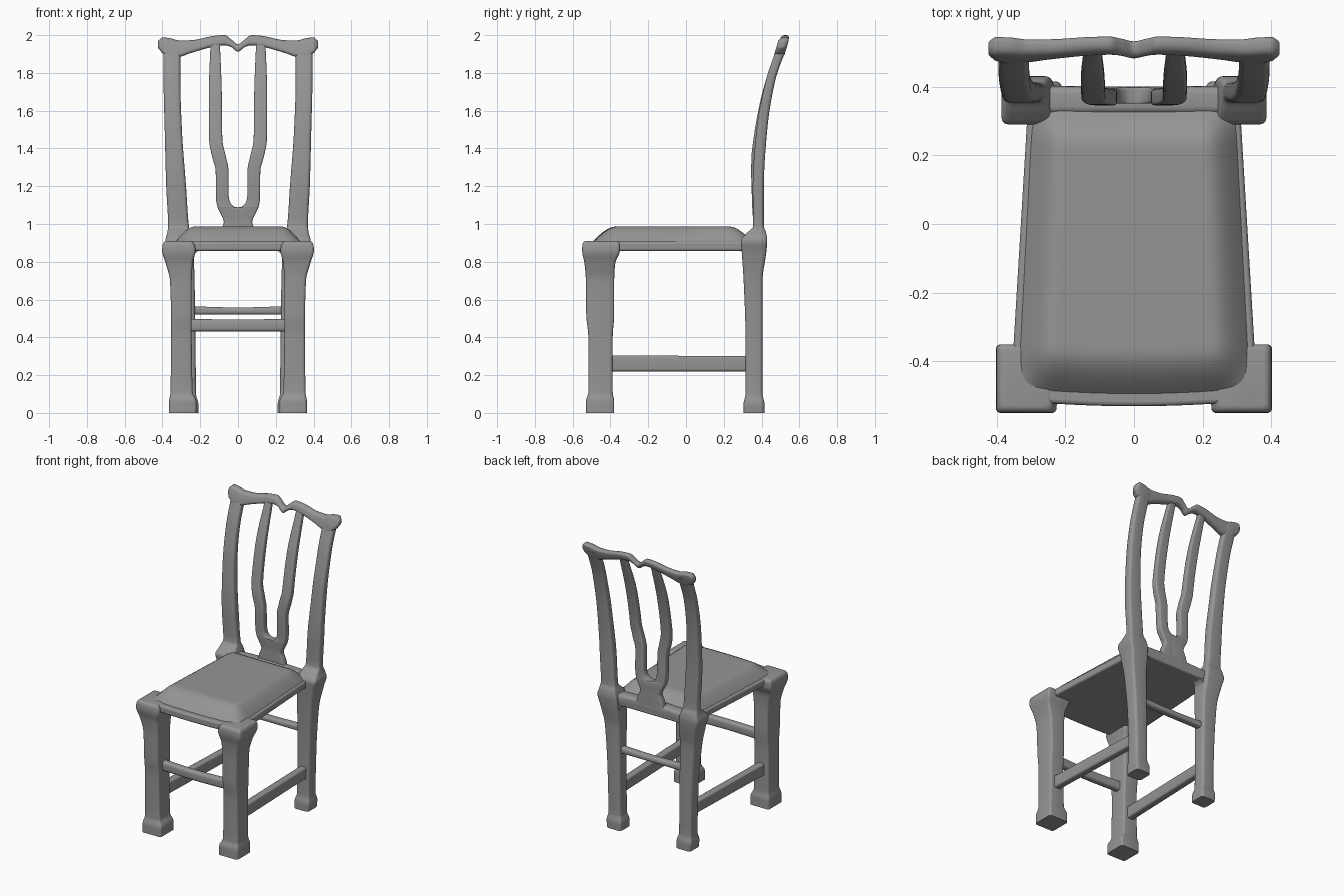
import bpy, bmesh
from math import sin, cos, pi

if "Cube" in bpy.data.objects:
    bpy.data.objects.remove(bpy.data.objects["Cube"])

wood = bpy.data.materials.new("dark_grey")
wood.diffuse_color = (.3, .3, .3, 1)
wood.use_nodes = True
wood.node_tree.nodes["Principled BSDF"].inputs["Base Color"].default_value = wood.diffuse_color


def finish(bm, name, mirror=False, bevel=0):
    bmesh.ops.recalc_face_normals(bm, faces=bm.faces)
    me = bpy.data.meshes.new(name)
    bm.to_mesh(me)
    bm.free()
    me.materials.append(wood)
    ob = bpy.data.objects.new(name, me)
    bpy.context.collection.objects.link(ob)
    if bevel:
        b = ob.modifiers.new("Bevel", 'BEVEL')
        b.width, b.segments, b.angle_limit = bevel, 4, 0.9
    if mirror:
        m = ob.modifiers.new("Mirror", 'MIRROR')
        m.use_mirror_merge = False
    bpy.ops.object.select_all(action='DESELECT')
    ob.select_set(True)
    bpy.context.view_layer.objects.active = ob
    bpy.ops.object.shade_smooth_by_angle(angle=0.8)
    return ob


def smooth_rows(rows, n):
    """Monotone cubic interpolation of section rows; column 0 is the parameter."""
    t = [r[0] for r in rows]
    cols = []
    for c in range(1, 5):
        v = [r[c] for r in rows]
        d = [(v[i + 1] - v[i]) / (t[i + 1] - t[i]) for i in range(len(v) - 1)]
        m = [d[0]] + [2 * a * b / (a + b) if a * b > 0 else 0 for a, b in zip(d, d[1:])] + [d[-1]]
        cols.append((v, m))
    out = []
    for i in range(len(rows) - 1):
        h = t[i + 1] - t[i]
        for k in range(n + (i == len(rows) - 2)):
            s = k / n
            out.append([t[i] + s * h] + [
                (2*s**3 - 3*s*s + 1) * v[i] + (s**3 - 2*s*s + s) * h * m[i]
                + (3*s*s - 2*s**3) * v[i + 1] + (s**3 - s*s) * h * m[i + 1] for v, m in cols])
    return out


def loft(name, axis, rows, r=0.015, mirror=False, ends=(0, 0), n=5, k=4):
    """Rounded-rectangle sections (t, a0, a1, b0, b1) swept along one axis.
    ends gives the rounding depth at the first and last section."""
    secs = smooth_rows(rows, n)
    steps = [i / 4 * pi / 2 for i in range(4)]

    def cap(sec, e, sign):
        t, a0, a1, b0, b1 = sec
        res = []
        for a in steps:
            q = e * (1 - sin(a))
            res.append([t + sign * e * cos(a), a0 + q, a1 - q, b0 + q, b1 - q])
        return res

    # caps sit inside the given length
    for idx, e, sign in ((0, ends[0], -1), (-1, ends[1], 1)):
        if e:
            end = secs[idx]
            inner = [s for s in secs if (s[0] - (end[0] - sign * e)) * sign < 0]
            c = cap([end[0] - sign * e] + end[1:], e, sign)
            secs = c + inner if sign < 0 else inner + c[::-1]
    bm = bmesh.new()
    rings = []
    for t, a0, a1, b0, b1 in secs:
        q = min(r, (a1 - a0) * .45, (b1 - b0) * .45)
        ring = []
        for j, (ca, cb) in enumerate(((a1 - q, b1 - q), (a0 + q, b1 - q), (a0 + q, b0 + q), (a1 - q, b0 + q))):
            for i in range(k + 1):
                ang = (j + i / k) * pi / 2
                co = [ca + q * cos(ang), cb + q * sin(ang)]
                co.insert(axis, t)
                ring.append(bm.verts.new(co))
        rings.append(ring)
    for p, q in zip(rings, rings[1:]):
        for i in range(len(p)):
            j = (i + 1) % len(p)
            bm.faces.new((p[i], p[j], q[j], q[i]))
    bm.faces.new(rings[0])
    bm.faces.new(rings[-1])
    return finish(bm, name, mirror)


def seat_grid(wf, wb, yf, yb, z, height, edge, n=40):
    """Tapered panel with a bowed front and an optional cushion profile."""
    bm = bmesh.new()
    bmesh.ops.create_grid(bm, x_segments=n, y_segments=n, size=1)
    for v in bm.verts:
        u, w = v.co.x, v.co.y
        k = (w + 1) / 2
        rise = 1
        for q, e in ((1 - abs(u), edge), (1 - abs(w), edge * 0.95)):
            rise *= sin(min(1, q / e) * pi / 2) if e else 1
        v.co = (u * (wf + (wb - wf) * k),
                yf + (yb - yf) * k - 0.018 * (1 - u * u) * (1 - k), z + height * rise)
    return bm


# Front legs: block feet, flared knees
loft("front_leg", 2, [
    (0, .22, .365, -.53, -.38), (.06, .22, .365, -.53, -.38), (.11, .24, .357, -.517, -.388),
    (.4, .245, .355, -.517, -.388), (.52, .245, .355, -.528, -.38), (.7, .245, .36, -.53, -.38),
    (.79, .24, .382, -.537, -.375), (.86, .225, .402, -.55, -.35), (.91, .235, .397, -.547, -.35)],
    mirror=True, ends=(0, .018))

# Back legs running up into the curved back posts
loft("back_leg_and_post", 2, [
    (0, .21, .32, .305, .415), (.05, .21, .325, .305, .415), (.1, .222, .318, .315, .405),
    (.4, .225, .325, .315, .405), (.7, .23, .345, .305, .405), (.85, .235, .37, .295, .425),
    (.91, .24, .385, .29, .43), (.95, .25, .375, .32, .425), (.99, .26, .37, .356, .412),
    (1.2, .275, .38, .353, .412), (1.5, .297, .388, .373, .43), (1.75, .305, .394, .42, .47),
    (1.94, .305, .395, .483, .535)], mirror=True, r=.018)

# Crest rail with ears and a centre dip, leaning back with the posts
half = [(.035, .493, .54, 1.936, 1.976), (.07, .493, .54, 1.946, 2.0), (.12, .493, .54, 1.94, 1.997),
        (.25, .491, .54, 1.905, 1.973), (.31, .489, .54, 1.885, 1.972), (.36, .487, .542, 1.88, 1.984),
        (.40, .487, .542, 1.905, 1.988), (.424, .49, .54, 1.922, 1.978)]
crest = loft("crest_rail", 0, [(-r[0], *r[1:]) for r in reversed(half)] + [(0, .493, .54, 1.912, 1.952)] + half,
             r=.02, ends=(.016, .016))
for v in crest.data.vertices:
    v.co.y += (v.co.z - 1.965) * .3

# Forked splat: two halves overlap below the fork
loft("back_splat", 2, [
    (.9, -.03, .11, .355, .4), (.97, -.03, .09, .355, .4), (1.01, -.03, .075, .355, .4),
    (1.05, -.03, .09, .353, .4), (1.082, -.03, .106, .351, .398), (1.092, .02, .109, .35, .397),
    (1.12, .044, .115, .35, .396), (1.16, .05, .117, .348, .395), (1.28, .05, .118, .345, .392),
    (1.36, .065, .138, .347, .393), (1.45, .083, .153, .357, .4), (1.7, .086, .154, .405, .445),
    (1.96, .096, .145, .495, .53)], r=.01, mirror=True)

# Seat frame slab
bm = seat_grid(.36, .305, -.512, .4, .857, 0, 0)
top = bmesh.ops.extrude_face_region(bm, geom=bm.faces[:])
for v in [g for g in top["geom"] if isinstance(g, bmesh.types.BMVert)]:
    v.co.z += .05
finish(bm, "seat_frame", bevel=.012)

# Padded seat
finish(seat_grid(.345, .3, -.485, .36, .897, .09, .33), "seat_pad")

# Rear rail under the splat
loft("rear_seat_rail", 0, [(-.3, .32, .402, .86, .93), (0, .32, .4, .86, .94), (.3, .32, .402, .86, .93)], r=.022)

# Stretchers
loft("side_stretcher", 1, [(-.42, .275, .325, .22, .305), (.34, .25, .30, .22, .3)], r=.012, mirror=True)
loft("front_stretcher", 0, [(-.28, -.475, -.425, .43, .497), (0, -.485, -.435, .43, .495),
                            (.28, -.475, -.425, .43, .497)], r=.018)
loft("rear_stretcher", 0, [(-.26, .335, .385, .52, .565), (0, .335, .385, .52, .558),
                           (.26, .335, .385, .52, .565)], r=.015)


# Small curved brackets where the legs meet the seat
def bracket(name, axis, corner, sx, lo, hi, r=.06, n=8):
    bm = bmesh.new()
    arc = [pi / 2 * i / n for i in range(n + 1)]
    pts = [(0, 0)] + [(r * (1 - sin(a)), r * (1 - cos(a))) for a in arc]
    loops = []
    for t in (lo, hi):
        ring = []
        for p, q in pts:
            co = [corner[0] + sx * p, corner[1] - q]
            co.insert(axis, t)
            ring.append(bm.verts.new(co))
        loops.append(ring)
        for i in range(1, len(pts) - 1):
            bm.faces.new((ring[0], ring[i], ring[i + 1]))
    for i in range(len(pts)):
        j = (i + 1) % len(pts)
        bm.faces.new((loops[0][i], loops[0][j], loops[1][j], loops[1][i]))
    finish(bm, name, True)


bracket("side_bracket_front", 0, (-.385, .862), 1, .28, .345)
bracket("side_bracket_back", 0, (.305, .862), -1, .25, .305, r=.03)
bracket("front_bracket", 1, (.245, .862), -1, -.505, -.43, r=.045)
bracket("rear_bracket", 1, (.235, .862), -1, .32, .395, r=.045)
